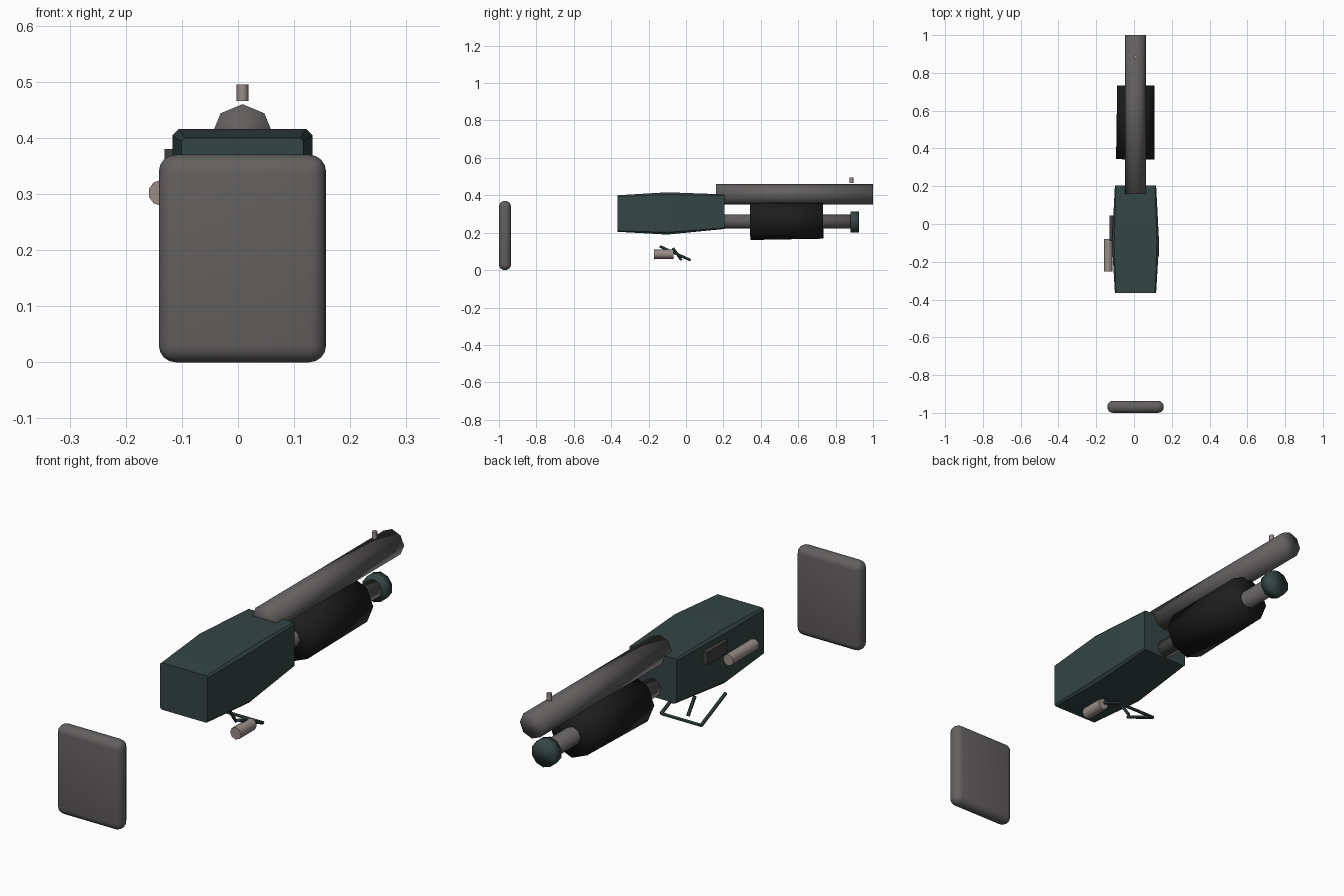
import bpy, bmesh, math
from mathutils import Vector

if "Cube" in bpy.data.objects:
    bpy.data.objects.remove(bpy.data.objects["Cube"])

CX = 0.008  # centre line of the body


def material(name, rgb):
    m = bpy.data.materials.new(name)
    m.diffuse_color = (*rgb, 1)
    m.use_nodes = True
    m.node_tree.nodes["Principled BSDF"].inputs["Base Color"].default_value = m.diffuse_color
    return m


grey = material("warm_grey", (0.125, 0.118, 0.115))
teal = material("dark_teal", (0.035, 0.060, 0.060))
black = material("soft_black", (0.012, 0.012, 0.012))
pale = material("pale_metal", (0.32, 0.265, 0.245))
dark = material("charcoal_grey", (0.05, 0.05, 0.052))


def finish(bm, name, mat, angle=None):
    bmesh.ops.recalc_face_normals(bm, faces=bm.faces)
    me = bpy.data.meshes.new(name)
    bm.to_mesh(me)
    bm.free()
    me.materials.append(mat)
    ob = bpy.data.objects.new(name, me)
    bpy.context.collection.objects.link(ob)
    if angle is not None:
        bpy.ops.object.select_all(action='DESELECT')
        ob.select_set(True)
        bpy.context.view_layer.objects.active = ob
        if angle >= 180:
            bpy.ops.object.shade_smooth()
        else:
            bpy.ops.object.shade_smooth_by_angle(angle=math.radians(angle))
    return ob


def loft(name, rings, mat, angle=None):
    """Skin a list of equal-length point rings and cap both ends."""
    bm = bmesh.new()
    vs = [[bm.verts.new(p) for p in r] for r in rings]
    n = len(vs[0])
    for a, b in zip(vs, vs[1:]):
        for i in range(n):
            j = (i + 1) % n
            bm.faces.new((a[i], a[j], b[j], b[i]))
    bm.faces.new(vs[0])
    bm.faces.new(vs[-1])
    return finish(bm, name, mat, angle)


def rod(name, p0, p1, r, mat, sides=8, angle=50, r2=None):
    """Cylinder between two points, with a corner facing up."""
    p0, p1 = Vector(p0), Vector(p1)
    d = (p1 - p0).normalized()
    side = d.cross(Vector((0, 0, 1)))
    side = side.normalized() if side.length > 1e-4 else Vector((1, 0, 0))
    up = side.cross(d)
    rings = []
    for p, rr in ((p0, r), (p1, r2 or r)):
        rings.append([p + rr * (math.sin(t) * side + math.cos(t) * up)
                      for t in (2 * math.pi * i / sides for i in range(sides))])
    return loft(name, rings, mat, angle)


def box(name, lo, hi, mat, bevel=0.0, segments=1, angle=None):
    bm = bmesh.new()
    bmesh.ops.create_cube(bm, size=1)
    for v in bm.verts:
        v.co = [lo[k] + (v.co[k] + 0.5) * (hi[k] - lo[k]) for k in range(3)]
    if bevel:
        bmesh.ops.bevel(bm, geom=bm.edges[:], offset=bevel, segments=segments,
                        profile=0.5, affect='EDGES')
    return finish(bm, name, mat, angle)


# Rear pad
box("rear_pad", (-0.141, -1.0, 0.0), (0.157, -0.936, 0.37), grey, 0.03, 4, 40)


# Main body, swollen in the middle, with narrow chamfers
def section(y, half, z0, z1, c):
    q = [(half, z0 + c), (half, z1 - c), (half - c, z1), (-half + c, z1),
         (-half, z1 - c), (-half, z0 + c), (-half + c, z0), (half - c, z0)]
    return [(CX + x, y, z) for x, z in q]


loft("main_body", [section(-0.366, 0.109, 0.205, 0.400, 0.006),
                   section(-0.10, 0.125, 0.190, 0.416, 0.012),
                   section(0.205, 0.109, 0.220, 0.405, 0.006)], teal, 30)

# Long upper tube, lower tube and its end cap
rod("upper_tube", (CX, 0.16, 0.405), (CX, 1.0, 0.405), 0.055, grey, 8, 180)
rod("lower_tube", (CX, 0.19, 0.260), (CX, 0.90, 0.260), 0.037, grey, 8, 180)
rod("end_cap", (CX, 0.88, 0.257), (CX, 0.925, 0.257), 0.055, teal, 10, 180)

# Sliding grip
rod("sliding_grip", (CX - 0.001, 0.343, 0.263), (CX + 0.002, 0.733, 0.267),
    0.102, black, 8, 180, 0.099)

# Small bead above the tube end
rod("bead", (CX, 0.885, 0.466), (CX, 0.885, 0.495), 0.0105, pale, 8)

# Side plate and side cylinder on the left
box("side_plate", (-0.131, -0.09, 0.328), (-0.105, 0.045, 0.380), dark)
rod("side_cylinder", (-0.137, -0.252, 0.302), (-0.137, -0.08, 0.302), 0.023, pale, 10)

# Cylinder under the body on the right
rod("under_cylinder", (0.108, -0.17, 0.085), (0.108, -0.067, 0.085), 0.025, pale, 8)

# Open guard loop and lever
guard = [(CX - 0.092, -0.14, 0.127), (CX - 0.092, 0.02, 0.055),
         (CX + 0.092, 0.02, 0.055), (CX + 0.092, -0.14, 0.127)]
for i, part in enumerate(("guard_left", "guard_front", "guard_right")):
    rod(part, guard[i], guard[i + 1], 0.007, teal, 6)
rod("lever", (CX, -0.07, 0.118), (CX, -0.024, 0.053), 0.007, teal, 6)
